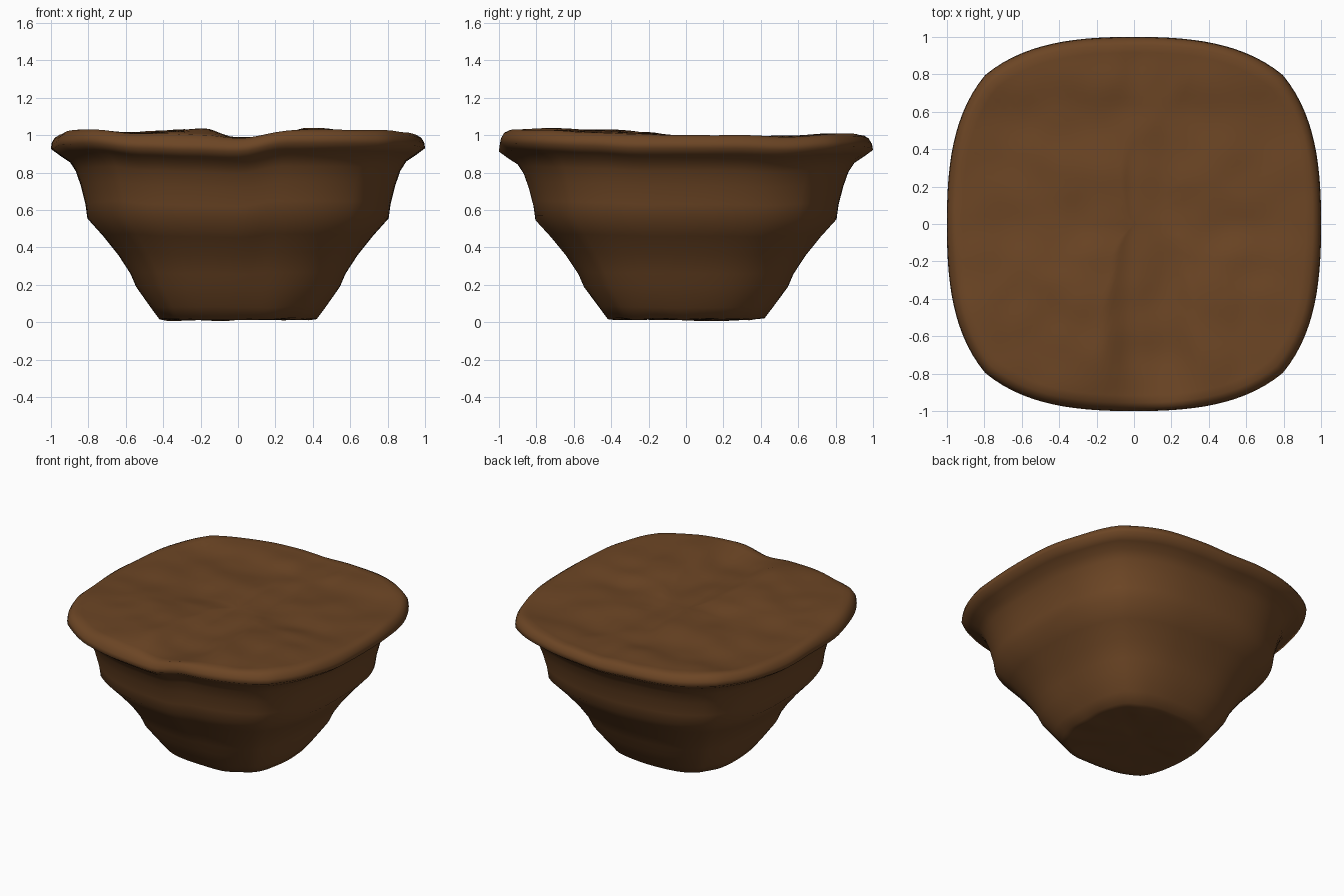
import bpy, bmesh, math
from mathutils import Vector, noise

if "Cube" in bpy.data.objects:
    bpy.data.objects.remove(bpy.data.objects["Cube"])

SEG = 120
# side profile: half width, height (base to rim)
PROFILE = [(0.42, 0.02), (0.465, 0.08), (0.545, 0.19), (0.575, 0.26), (0.64, 0.36),
           (0.72, 0.46), (0.805, 0.555), (0.815, 0.63), (0.84, 0.73), (0.868, 0.81),
           (0.90, 0.86), (0.95, 0.893), (1.0, 0.93), (0.995, 0.96), (0.98, 0.985)]
# rise and fall of the rim every 15 degrees, starting at +x
WAVE = [0.0, 0.0, -0.01, 0.005, 0.01, 0.0, -0.01, 0.0, 0.0, 0.01, 0.0, -0.01,
        0.0, -0.005, 0.02, 0.03, 0.0, -0.01, -0.02, 0.03, 0.03, 0.025, 0.015, 0.0]
# crest heights of the top, across x and across y
CREST_X = [(-1, 1.01), (-0.85, 1.045), (-0.6, 1.02), (-0.2, 1.045), (0, 0.995),
           (0.15, 0.99), (0.4, 1.05), (0.6, 1.03), (0.8, 1.03), (1, 1.01)]
CREST_Y = [(-1, 1.03), (-0.85, 1.045), (-0.5, 1.04), (-0.2, 1.02), (0, 1.0),
           (0.25, 1.005), (0.6, 0.99), (0.8, 1.01), (1, 1.0)]


def outline(a):
    """Radius of a square with bulging sides and softened corners."""
    d = (a + math.pi / 4) % (math.pi / 2) - math.pi / 4
    arc = -0.7 * math.cos(d) + math.sqrt(2.89 - 0.49 * math.sin(d) ** 2)
    sup = (abs(math.cos(d)) ** 3 + abs(math.sin(d)) ** 3) ** (-1 / 3)
    return 0.3 * arc + 0.7 * sup


def ease(f):
    return f * f * (3 - 2 * f)


def wave(a):
    t = (a / (2 * math.pi) * 24) % 24
    i = int(t)
    f = ease(t - i)
    return WAVE[i % 24] * (1 - f) + WAVE[(i + 1) % 24] * f


def crest(table, v):
    for (a, p), (b, q) in zip(table, table[1:]):
        if v <= b:
            return p + (q - p) * ease(max(0, (v - a) / (b - a)))
    return table[-1][1]


def bump(x, y, scale, seed):
    return noise.noise(Vector((x * scale, y * scale, seed)))


bm = bmesh.new()


def ring(radius, height):
    verts = []
    for i in range(SEG):
        a = 2 * math.pi * i / SEG
        r = radius * outline(a)
        x, y = r * math.cos(a), r * math.sin(a)
        verts.append(bm.verts.new((x, y, height(x, y, a))))
    return verts


def bridge(lo, hi):
    for i in range(SEG):
        j = (i + 1) % SEG
        bm.faces.new((lo[i], lo[j], hi[j], hi[i]))


def fan(loop, z):
    c = bm.verts.new((0, 0, z))
    for i in range(SEG):
        bm.faces.new((c, loop[i], loop[(i + 1) % SEG]))


def base_z(x, y, a):
    return 0.015 + 0.012 * bump(x, y, 6, 3.3)


def top_z(rho):
    def height(x, y, a):
        inner = min(crest(CREST_X, x), crest(CREST_Y, y)) - 0.01
        inner += 0.012 * bump(x, y, 5, 5.1)
        k = rho ** 8
        return inner * (1 - k) + (1.003 + wave(a)) * k
    return height


rings = []
# rough underside
for r in (0.1, 0.2, 0.3, 0.38):
    rings.append(ring(r, base_z))
# stepped earth sides
for r, z in PROFILE:
    rings.append(ring(r, lambda x, y, a, z=z: z + wave(a) * z ** 1.3
                      + (0.008 * bump(x, y, 6, 3.3) if z < 0.1 else 0)))
# lumpy top
for k in range(24):
    r = 0.955 * (1 - k / 24)
    rings.append(ring(r, top_z(r)))
for lo, hi in zip(rings, rings[1:]):
    bridge(lo, hi)
fan(rings[0], base_z(0, 0, 0))
fan(rings[-1], top_z(0)(0, 0, 0))
bmesh.ops.recalc_face_normals(bm, faces=bm.faces)

mesh = bpy.data.meshes.new("earth_mound")
bm.to_mesh(mesh)
bm.free()
obj = bpy.data.objects.new("earth_mound", mesh)
bpy.context.collection.objects.link(obj)

brown = bpy.data.materials.new("earth brown")
brown.diffuse_color = (0.15, 0.06, 0.018, 1)
brown.use_nodes = True
brown.node_tree.nodes["Principled BSDF"].inputs["Base Color"].default_value = brown.diffuse_color
mesh.materials.append(brown)

bpy.context.view_layer.objects.active = obj
obj.select_set(True)
bpy.ops.object.shade_smooth_by_angle(angle=math.radians(85))
